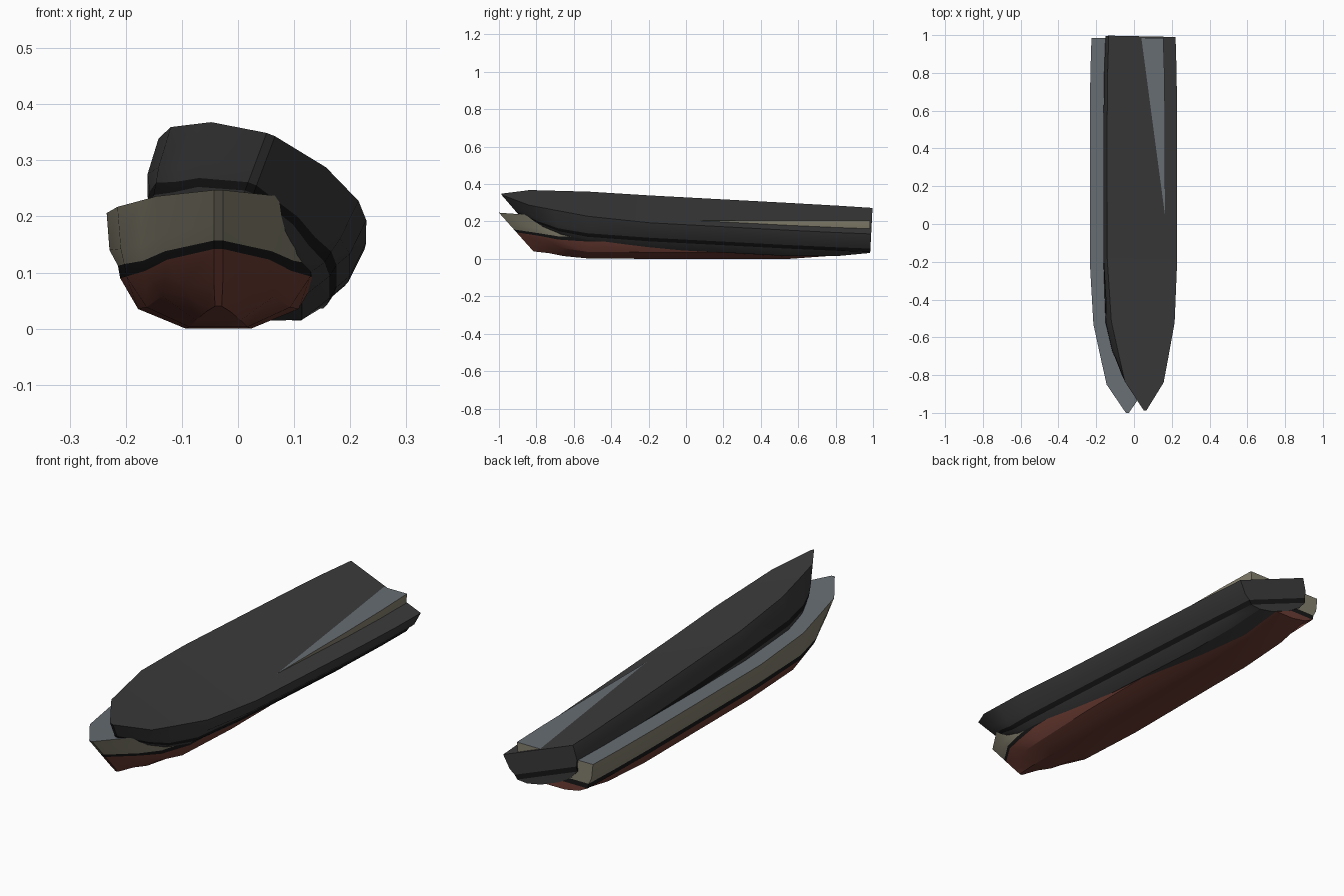
import bpy
import bmesh
import math
from mathutils import Matrix, Vector

if "Cube" in bpy.data.objects:
    bpy.data.objects.remove(bpy.data.objects["Cube"])


def material(name, rgb):
    m = bpy.data.materials.new(name)
    m.diffuse_color = (*rgb, 1.0)
    m.use_nodes = True
    m.node_tree.nodes["Principled BSDF"].inputs["Base Color"].default_value = m.diffuse_color
    return m


BEIGE = material("beige_topsides", (0.23, 0.215, 0.155))
GREY = material("blue_grey_deck", (0.133, 0.153, 0.168))
RED = material("red_bottom", (0.15, 0.045, 0.033))
BLACK = material("black_stripe", (0.009, 0.009, 0.009))
DARK = material("charcoal", (0.045, 0.045, 0.045))

# Stations from stern to stem: deck y, rake, then (half width, z) of
# keel, chine, stripe bottom, stripe top, knuckle, deck edge
STATIONS = [
    (0.985, 0.0, [(.050, .055), (.120, .068), (.163, .090), (.168, .112), (.183, .140), (.190, .205)]),
    (0.80, 0.0, [(.055, .018), (.136, .045), (.170, .090), (.175, .112), (.190, .140), (.196, .205)]),
    (0.55, 0.0, [(.058, .000), (.143, .035), (.175, .090), (.179, .112), (.194, .140), (.199, .205)]),
    (-0.20, 0.0, [(.058, .000), (.143, .035), (.175, .090), (.179, .112), (.194, .140), (.199, .206)]),
    (-0.53, 0.0, [(.052, .003), (.128, .038), (.164, .093), (.168, .115), (.174, .142), (.180, .217)]),
    (-0.72, 0.07, [(.040, .015), (.100, .058), (.130, .103), (.134, .121), (.138, .148), (.139, .228)]),
    (-0.85, 0.14, [(.022, .030), (.064, .074), (.091, .123), (.095, .138), (.101, .165), (.110, .236)]),
    (-1.00, 0.22, [(.006, .040), (.008, .085), (.008, .142), (.008, .157), (.008, .185), (.008, .247)]),
]


def build_hull(name, bottom, stripe, side, deck, matrix):
    bm = bmesh.new()
    mats = [bottom, stripe, side, deck]
    band = [0, 0, 1, 2, 2]  # material of each strip from keel to deck
    sides = {}
    for s in (-1, 1):
        sides[s] = [[bm.verts.new((s * x, y + rake * (1 - z / pts[-1][1]), z))
                     for x, z in pts] for y, rake, pts in STATIONS]

    def quad(a, b, c, d, mat, smooth=False):
        f = bm.faces.new((a, b, c, d))
        f.material_index = mat
        f.smooth = smooth

    port, star = sides[-1], sides[1]
    for i in range(len(STATIONS) - 1):
        # Side shells
        for rows in (port, star):
            for k in range(5):
                quad(rows[i][k], rows[i + 1][k], rows[i + 1][k + 1], rows[i][k + 1], band[k], True)
        # Flat bottom and deck
        quad(port[i][0], port[i + 1][0], star[i + 1][0], star[i][0], 0)
        quad(port[i][5], port[i + 1][5], star[i + 1][5], star[i][5], 3)
    # Transom and stem
    for e in (0, -1):
        for k in range(5):
            quad(port[e][k], port[e][k + 1], star[e][k + 1], star[e][k], band[k])
    bmesh.ops.recalc_face_normals(bm, faces=bm.faces)
    me = bpy.data.meshes.new(name)
    bm.to_mesh(me)
    bm.free()
    for m in mats:
        me.materials.append(m)
    ob = bpy.data.objects.new(name, me)
    bpy.context.collection.objects.link(ob)
    me.transform(matrix)
    bpy.context.view_layer.objects.active = ob
    ob.select_set(True)
    bpy.ops.object.shade_smooth_by_angle(angle=math.radians(25))
    ob.select_set(False)
    return ob


# Level hull
build_hull("level_hull", RED, BLACK, BEIGE, GREY, Matrix.Translation(Vector((-0.035, 0, 0))))

# Second hull, heeled over and bow up, resting in the first
tilt = (Matrix.Translation(Vector((-0.032, 0, 0.064)))
        @ Matrix.Rotation(math.radians(-3.0), 4, 'X')
        @ Matrix.Rotation(math.radians(21.5), 4, 'Y'))
build_hull("heeled_hull", DARK, BLACK, DARK, DARK, tilt)
